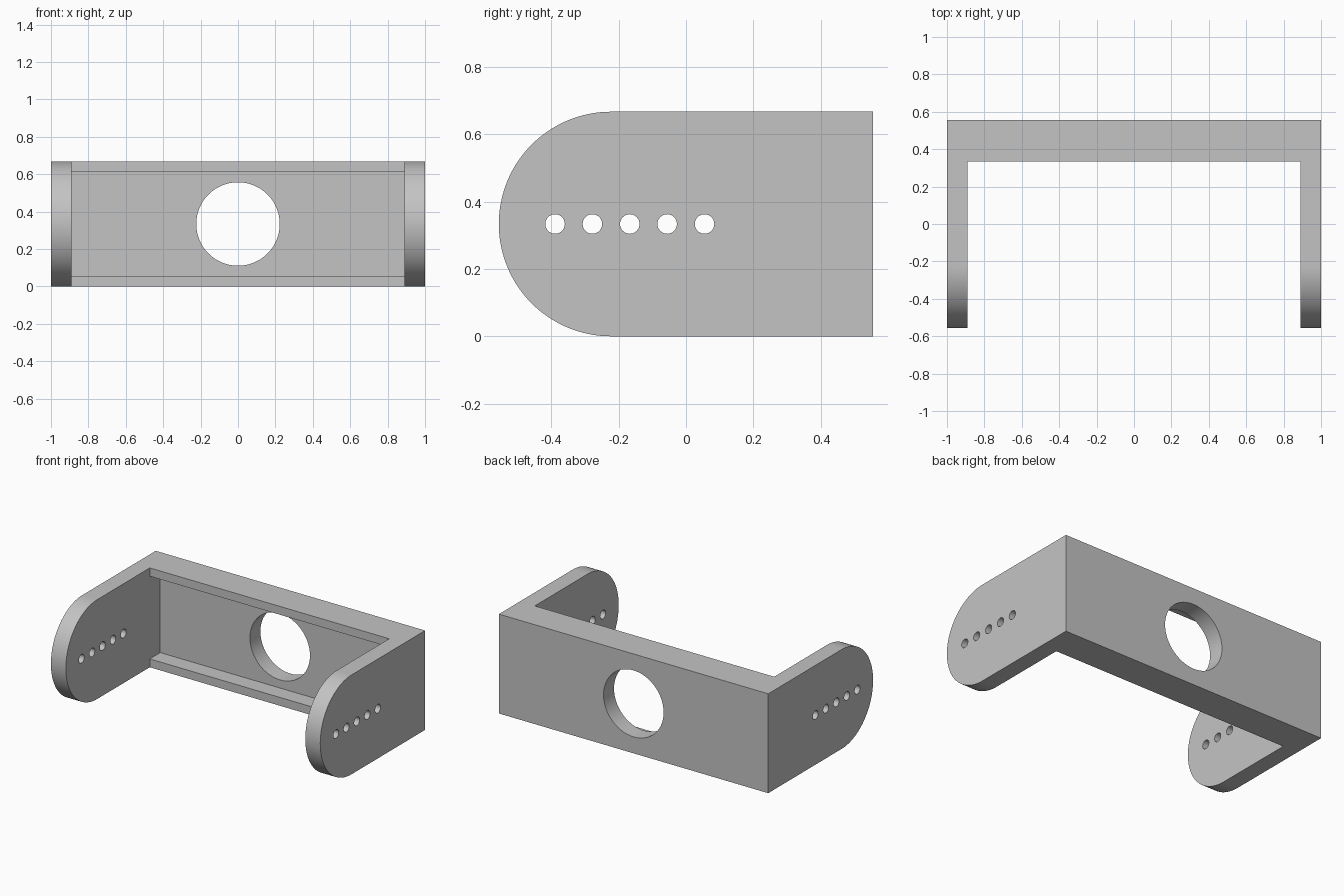
import bpy, bmesh, math
from mathutils import Matrix, Vector

if "Cube" in bpy.data.objects:
    bpy.data.objects.remove(bpy.data.objects["Cube"])

H = 0.667          # height of the bracket
T = 0.111          # plate thickness
BACK = 0.556       # rear face
MID = H / 2
LIP = 0.056

grey = bpy.data.materials.new("plain grey")
grey.use_nodes = True
colour = (0.55, 0.55, 0.55, 1)
grey.diffuse_color = colour
grey.node_tree.nodes["Principled BSDF"].inputs["Base Color"].default_value = colour


def make_object(name, bm):
    bmesh.ops.recalc_face_normals(bm, faces=bm.faces)
    mesh = bpy.data.meshes.new(name)
    bm.to_mesh(mesh)
    bm.free()
    mesh.materials.append(grey)
    obj = bpy.data.objects.new(name, mesh)
    bpy.context.collection.objects.link(obj)
    return obj


def extrude_profile(name, profile, x0, x1):
    """Extrude a (y, z) outline along x."""
    bm = bmesh.new()
    face = bm.faces.new([bm.verts.new((x0, y, z)) for y, z in profile])
    new = bmesh.ops.extrude_face_region(bm, geom=[face])["geom"]
    verts = [v for v in new if isinstance(v, bmesh.types.BMVert)]
    bmesh.ops.translate(bm, vec=(x1 - x0, 0, 0), verts=verts)
    return make_object(name, bm)


def drill(name, centre, axis, radius, depth, sides):
    bm = bmesh.new()
    turn = Vector(axis).to_track_quat("Z", "Y").to_matrix().to_4x4()
    bmesh.ops.create_cone(bm, cap_ends=True, segments=sides, radius1=radius,
                          radius2=radius, depth=depth,
                          matrix=Matrix.Translation(centre) @ turn)
    obj = make_object(name, bm)
    obj.hide_render = True
    return obj


def combine(target, other, operation):
    mod = target.modifiers.new(other.name, "BOOLEAN")
    mod.object, mod.operation, mod.solver = other, operation, "EXACT"
    bpy.context.view_layer.objects.active = target
    bpy.ops.object.modifier_apply(modifier=mod.name)
    bpy.data.objects.remove(other)


# Back channel: a web with a lip along its top and bottom
lip_front, web_front = BACK - 2 * T, BACK - T
channel = [(BACK, 0), (BACK, H), (lip_front, H), (lip_front, H - LIP),
           (web_front, H - LIP), (web_front, LIP), (lip_front, LIP), (lip_front, 0)]
bracket = extrude_profile("bracket", channel, -1 + T / 2, 1 - T / 2)

# Side arms with a round front end
steps = 64
arm = [(BACK, 0), (BACK, H)]
for i in range(steps + 1):
    a = math.pi * (0.5 + i / steps)
    arm.append((MID - BACK + MID * math.cos(a), MID + MID * math.sin(a)))
for side in (-1, 1):
    combine(bracket, extrude_profile("arm", arm, side * (1 - T), side), "UNION")

# Large opening through the back
combine(bracket, drill("opening", (0, BACK, MID), (0, 1, 0), 0.223, 1, 96), "DIFFERENCE")

# Row of five holes through each arm
for side in (-1, 1):
    for i in range(5):
        place = (side * (1 - T / 2), -0.389 + i * T, MID)
        combine(bracket, drill("arm_hole", place, (1, 0, 0), 0.029, 2 * T, 32), "DIFFERENCE")

# Smooth curves, crisp edges
bpy.ops.object.select_all(action="DESELECT")
bracket.select_set(True)
bpy.context.view_layer.objects.active = bracket
bpy.ops.object.shade_smooth_by_angle(angle=math.radians(30))
